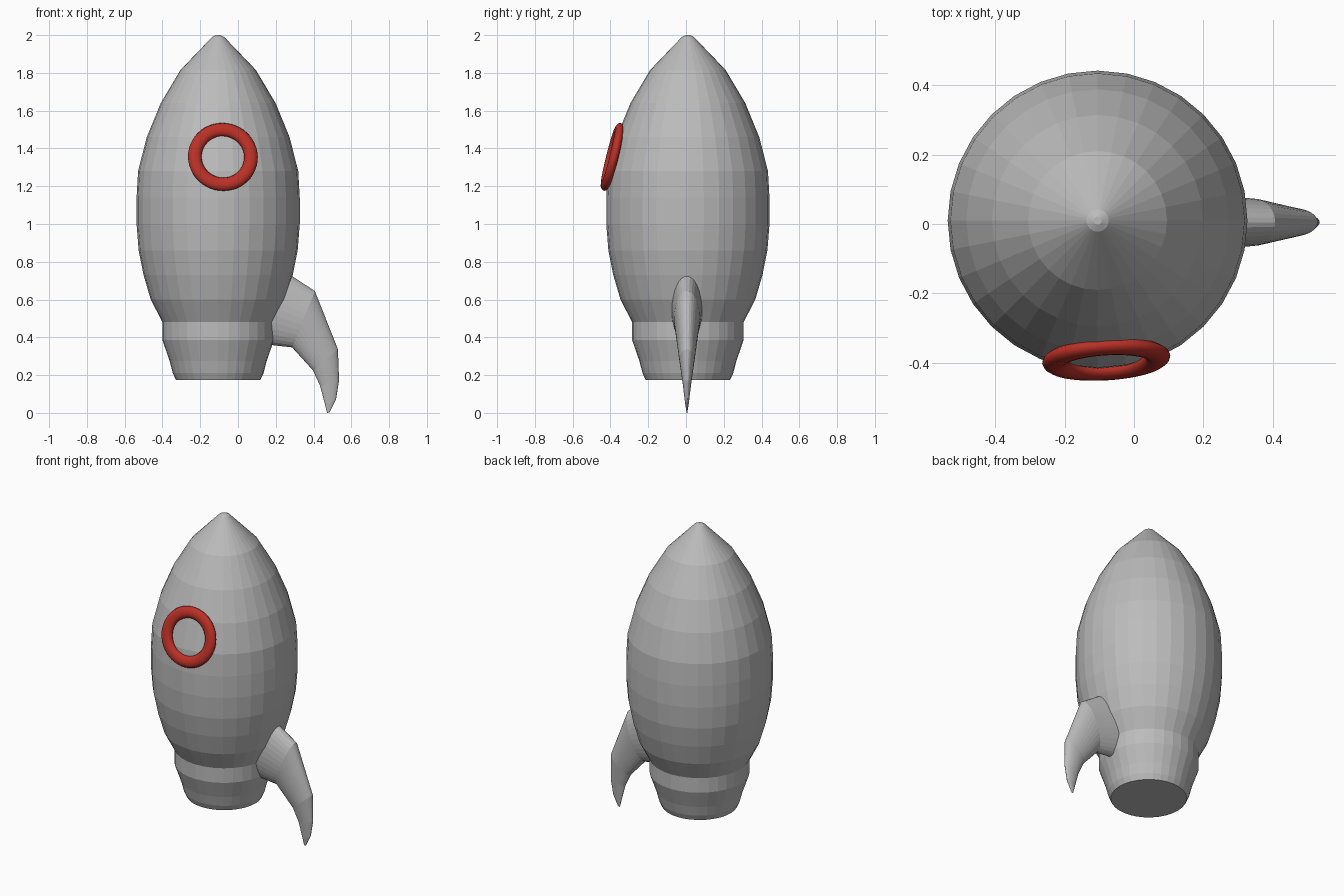
import bpy, bmesh, math
from mathutils import Vector, Matrix

cube = bpy.data.objects.get("Cube")
if cube:
    bpy.data.objects.remove(cube, do_unlink=True)

SIDES = 32
AXIS = Vector((-0.105, 0.01, 0))


def material(name, rgb):
    m = bpy.data.materials.new(name)
    m.use_nodes = True
    m.diffuse_color = (*rgb, 1)
    m.node_tree.nodes["Principled BSDF"].inputs["Base Color"].default_value = (*rgb, 1)
    return m


def loft(name, rings, mat, closed=False, smooth=False):
    """Skin a list of point rings; either join the ends or cap them."""
    bm = bmesh.new()
    loops = [[bm.verts.new(p) for p in ring] for ring in rings]
    pairs = list(zip(loops, loops[1:]))
    if closed:
        pairs.append((loops[-1], loops[0]))
    else:
        bm.faces.new(loops[0])
        bm.faces.new(loops[-1])
    for a, b in pairs:
        n = len(a)
        for i in range(n):
            j = (i + 1) % n
            bm.faces.new((a[i], a[j], b[j], b[i]))
    bmesh.ops.recalc_face_normals(bm, faces=bm.faces)
    for f in bm.faces:
        f.smooth = smooth
    mesh = bpy.data.meshes.new(name)
    bm.to_mesh(mesh)
    bm.free()
    mesh.materials.append(mat)
    obj = bpy.data.objects.new(name, mesh)
    bpy.context.collection.objects.link(obj)
    return obj


def ellipse(centre, u, v, n=SIDES):
    angles = [2 * math.pi * i / n for i in range(n)]
    return [centre + u * math.cos(a) + v * math.sin(a) for a in angles]


grey = material("hull grey", (0.5, 0.5, 0.5))
red = material("window red", (0.5, 0.03, 0.02))

# Hull: radius and height from the nozzle up to the nose
profile = [(0.224, 0.175), (0.24, 0.21), (0.257, 0.275), (0.295, 0.385), (0.295, 0.48),
           (0.357, 0.60), (0.395, 0.73), (0.421, 0.86), (0.432, 1.0), (0.432, 1.14),
           (0.424, 1.28), (0.378, 1.46), (0.304, 1.64), (0.2, 1.815), (0.032, 1.99),
           (0.012, 2.0)]
loft("hull", [ellipse(AXIS + Vector((0, 0, z)), Vector((r, 0, 0)), Vector((0, r, 0)))
              for r, z in profile], grey)

# Fin: outer edge (x, z), inner edge (x, z) and half thickness of each section
sections = [((0.17, 0.80), (0.08, 0.37), 0.088),
            ((0.407, 0.645), (0.286, 0.347), 0.068),
            ((0.529, 0.337), (0.397, 0.225), 0.04),
            ((0.535, 0.172), (0.434, 0.145), 0.023),
            ((0.519, 0.071), (0.463, 0.035), 0.01),
            ((0.485, 0.002), (0.472, 0.0), 0.002)]
rings = []
for (ox, oz), (ix, iz), half in sections:
    outer, inner = Vector((ox, 0.005, oz)), Vector((ix, 0.005, iz))
    rings.append(ellipse((outer + inner) / 2, (outer - inner) / 2, Vector((0, half, 0))))
loft("fin", rings, grey)

# Window rim: flattened ring leaning back against the hull
tilt = Matrix.Rotation(math.radians(3.5), 3, "Z") @ Matrix.Rotation(math.radians(-14), 3, "X")
centre = Vector((-0.08, -0.39, 1.355))
normal = tilt @ Vector((0, -1, 0))
rings = []
for i in range(48):
    a = 2 * math.pi * i / 48
    out = tilt @ Vector((math.cos(a), 0, math.sin(a)))
    rings.append(ellipse(centre + out * 0.149, out * 0.036, normal * 0.024, 12))
loft("window_rim", rings, red, closed=True, smooth=True)
